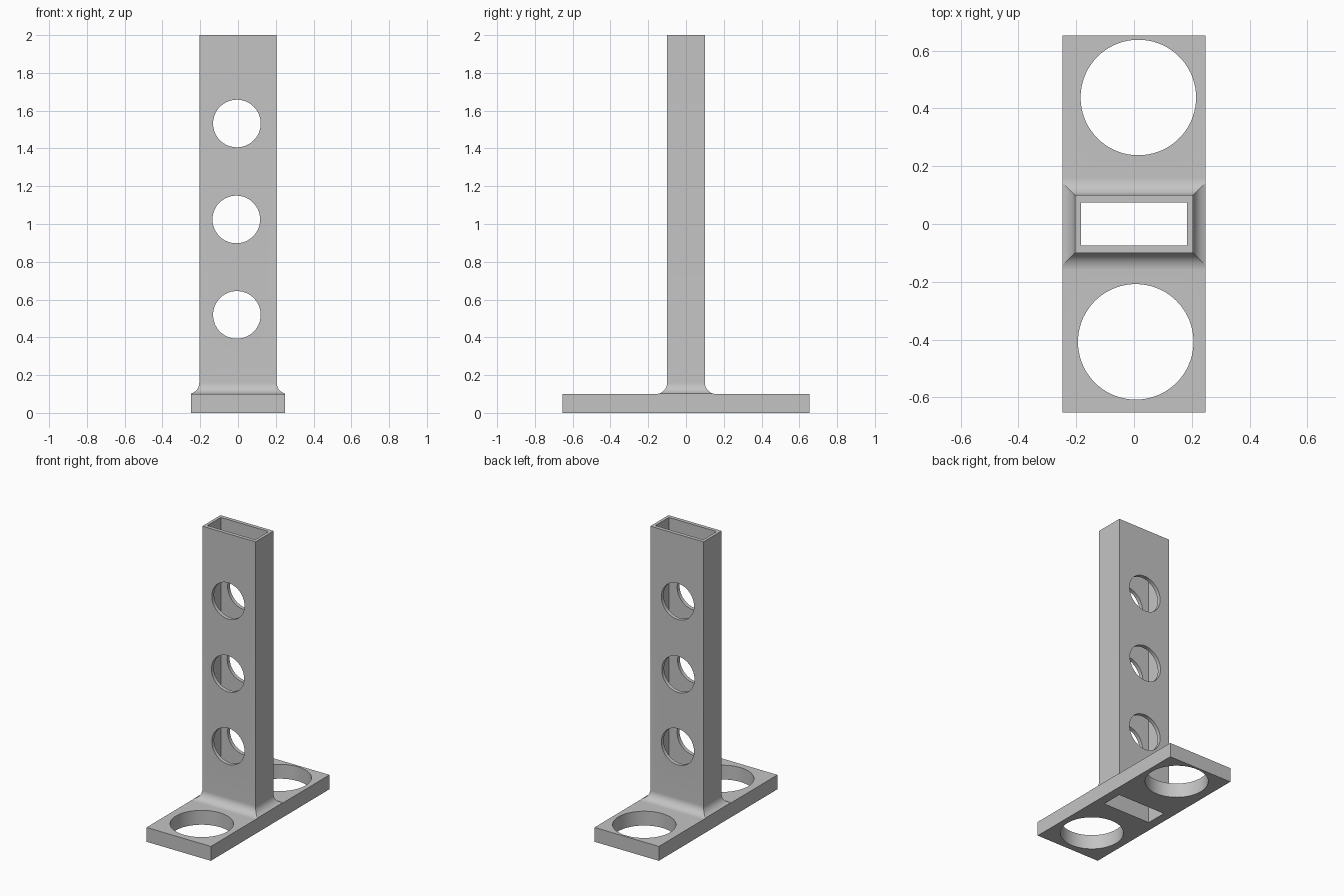
import bpy, bmesh, math
from mathutils import Matrix

cube = bpy.data.objects.get("Cube")
if cube:
    bpy.data.objects.remove(cube, do_unlink=True)

BASE_X, BASE_Y, BASE_Z = 0.248, 0.653, 0.1
COL_X, COL_Y, HEIGHT = 0.205, 0.1, 2.0
SLOT_X, SLOT_Y = 0.184, 0.074
FILLET = 0.06
STEPS = 12


def make_object(name, bm):
    bmesh.ops.recalc_face_normals(bm, faces=bm.faces)
    mesh = bpy.data.meshes.new(name)
    bm.to_mesh(mesh)
    bm.free()
    obj = bpy.data.objects.new(name, mesh)
    bpy.context.collection.objects.link(obj)
    return obj


# Plain grey
grey = bpy.data.materials.new("grey")
grey.use_nodes = True
colour = (0.55, 0.55, 0.55, 1)
grey.diffuse_color = colour
grey.node_tree.nodes["Principled BSDF"].inputs["Base Color"].default_value = colour

# Rectangular sections (half x, half y, z): base, fillet, column, then slot
sections = [(BASE_X, BASE_Y, 0), (BASE_X, BASE_Y, BASE_Z)]
for i in range(STEPS + 1):
    a = math.pi / 2 * i / STEPS
    out = FILLET * (1 - math.sin(a))
    z = BASE_Z + FILLET * (1 - math.cos(a))
    # The fillet is cut short at the sides of the narrow base
    sections.append((min(COL_X + out, BASE_X - 0.0005), COL_Y + out, z))
sections += [(COL_X, COL_Y, HEIGHT), (SLOT_X, SLOT_Y, HEIGHT), (SLOT_X, SLOT_Y, 0)]

bm = bmesh.new()
rings = [[bm.verts.new((sx * x, sy * y, z))
          for sx, sy in ((-1, -1), (1, -1), (1, 1), (-1, 1))]
         for x, y, z in sections]
for low, high in zip(rings, rings[1:] + rings[:1]):
    for i in range(4):
        j = (i + 1) % 4
        bm.faces.new((low[i], low[j], high[j], high[i]))
stand = make_object("column_stand", bm)
stand.data.materials.append(grey)

# Round cutters: two through the base, three through the column
bm = bmesh.new()


def add_cutter(location, radius, depth, tilt=0):
    matrix = Matrix.Translation(location) @ Matrix.Rotation(tilt, 4, "X")
    bmesh.ops.create_cone(bm, cap_ends=True, segments=72, radius1=radius,
                          radius2=radius, depth=depth, matrix=matrix)


for x, y in ((0.006, -0.408), (0.015, 0.438)):
    add_cutter((x, y, BASE_Z / 2), 0.2, 0.3)
for x, z in ((-0.006, 0.519), (-0.009, 1.024), (-0.006, 1.532)):
    add_cutter((x, 0, z), 0.126, 0.5, math.pi / 2)
cutter = make_object("hole_cutter", bm)
cutter.hide_render = True
cutter.data.materials.append(grey)

bpy.ops.object.select_all(action="DESELECT")
stand.select_set(True)
bpy.context.view_layer.objects.active = stand
cut = stand.modifiers.new("round_holes", "BOOLEAN")
cut.operation = "DIFFERENCE"
cut.solver = "EXACT"
cut.object = cutter
bpy.ops.object.modifier_apply(modifier=cut.name)
bpy.data.objects.remove(cutter, do_unlink=True)
bpy.ops.object.shade_smooth_by_angle(angle=math.radians(30))
